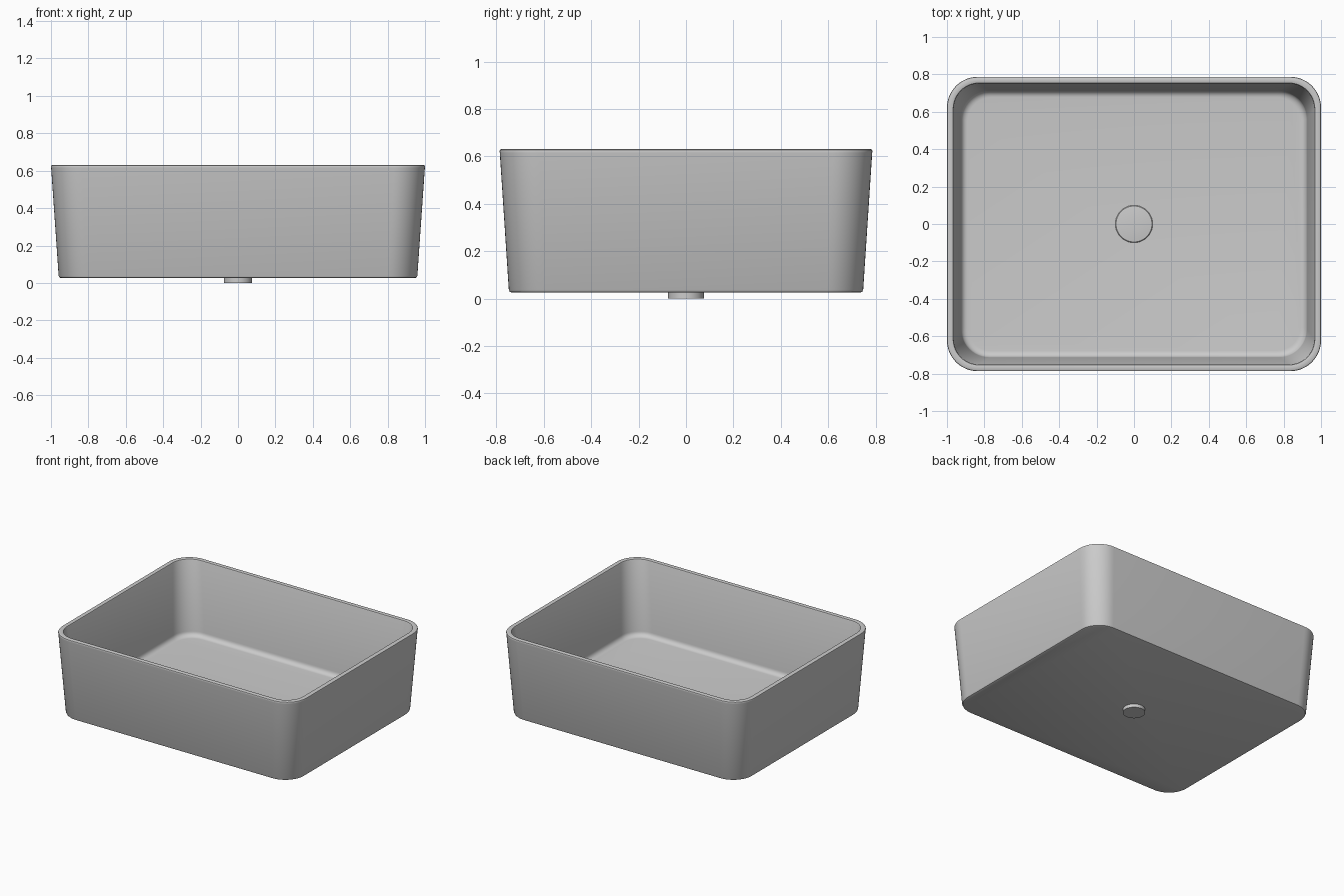
import bpy, bmesh
from math import sin, cos, pi, radians

if "Cube" in bpy.data.objects:
    bpy.data.objects.remove(bpy.data.objects["Cube"])


def loft(name, rings):
    """Skin a list of closed point rings and cap both ends."""
    bm = bmesh.new()
    loops = [[bm.verts.new(p) for p in ring] for ring in rings]
    n = len(loops[0])
    for a, b in zip(loops, loops[1:]):
        for i in range(n):
            j = (i + 1) % n
            bm.faces.new((a[i], a[j], b[j], b[i]))
    bm.faces.new(loops[0][::-1])
    bm.faces.new(loops[-1])
    bmesh.ops.recalc_face_normals(bm, faces=bm.faces)
    mesh = bpy.data.meshes.new(name)
    bm.to_mesh(mesh)
    bm.free()
    ob = bpy.data.objects.new(name, mesh)
    bpy.context.collection.objects.link(ob)
    bpy.ops.object.select_all(action='DESELECT')
    ob.select_set(True)
    bpy.context.view_layer.objects.active = ob
    bpy.ops.object.shade_smooth_by_angle(angle=radians(35))
    return ob


def rounded_rect(hx, hy, r, z, steps=12):
    pts = []
    for k, (sx, sy) in enumerate(((1, 1), (-1, 1), (-1, -1), (1, -1))):
        for i in range(steps + 1):
            a = (k + i / steps) * pi / 2
            pts.append((sx * (hx - r) + r * cos(a), sy * (hy - r) + r * sin(a), z))
    return pts


def circle(r, z, n=48):
    return [(r * cos(2 * pi * i / n), r * sin(2 * pi * i / n), z) for i in range(n)]


# Basin: section from underside, up the outer wall, over the rim, down to the floor
# (half width, half depth, corner radius, height)
section = [
    (0.945, 0.735, 0.145, 0.025),
    (0.954, 0.744, 0.150, 0.029),
    (0.959, 0.748, 0.153, 0.038),
    (0.999, 0.786, 0.165, 0.615),
    (1.000, 0.787, 0.165, 0.622),
    (0.998, 0.785, 0.163, 0.628),
    (0.992, 0.779, 0.158, 0.631),
    (0.972, 0.759, 0.142, 0.631),
    (0.967, 0.754, 0.138, 0.629),
    (0.964, 0.751, 0.136, 0.622),
]
fillet, floor_z = 0.035, 0.09
wall_x, wall_y = 0.925, 0.713
for i in range(7):
    a = i / 6 * pi / 2
    d = fillet * (1 - cos(a))
    section.append((wall_x - d, wall_y - d, 0.150 - d * 0.6,
                    floor_z + fillet * (1 - sin(a))))
loft("basin", [rounded_rect(*s) for s in section])

# Drain cover sitting on the floor
loft("drain_cover", [circle(r, floor_z + h) for r, h in
                     ((0.100, -0.01), (0.100, 0.006), (0.096, 0.010),
                      (0.070, 0.013), (0.035, 0.015), (0.008, 0.0155))])

# Drain stub under the basin
loft("drain_stub", [circle(0.075, 0.0), circle(0.075, 0.04)])
